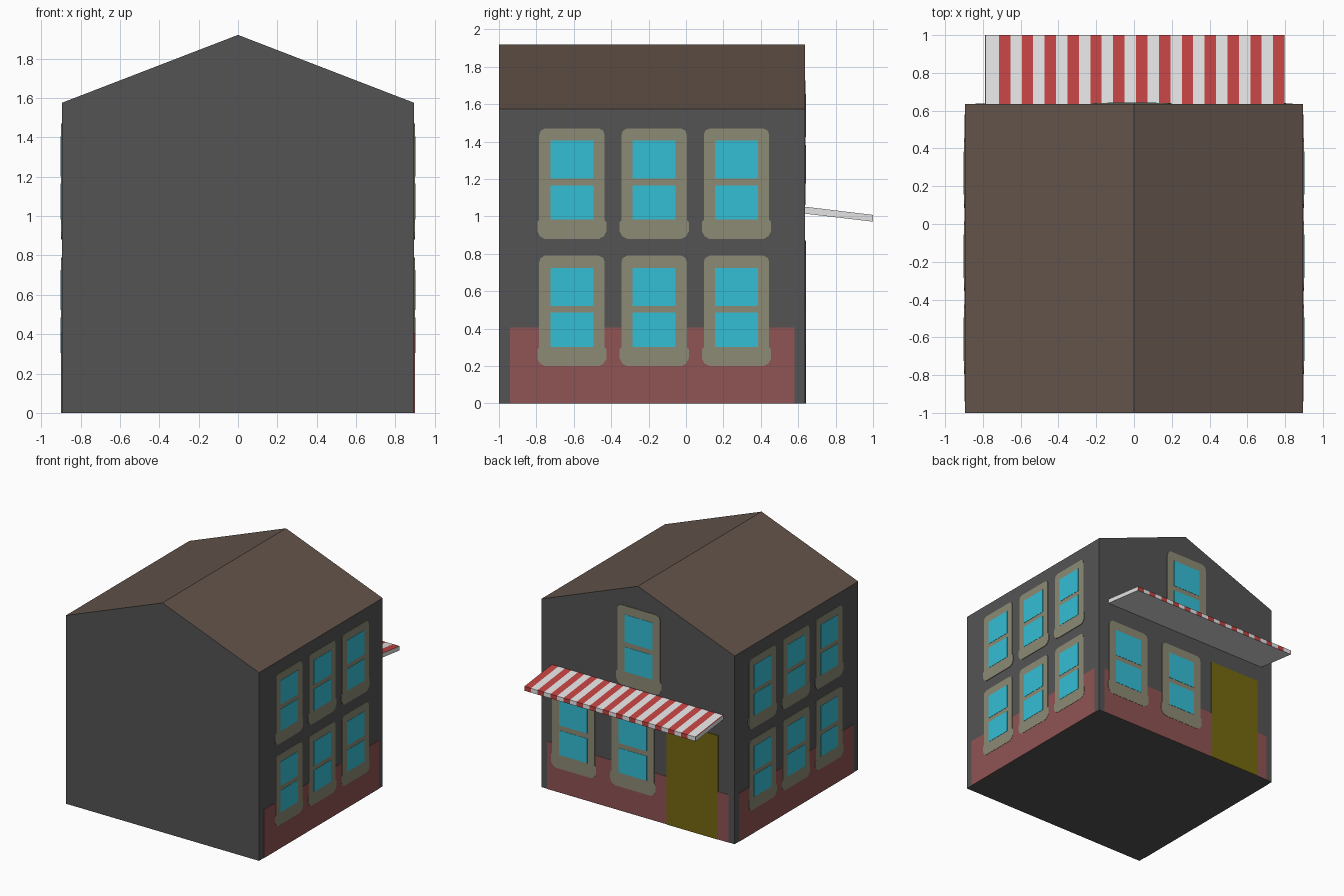
import bpy, bmesh
from mathutils import Vector

if "Cube" in bpy.data.objects:
    bpy.data.objects.remove(bpy.data.objects["Cube"])

HALF, FRONT, BACK, EAVE, RIDGE = 0.895, -1.0, 0.635, 1.575, 1.92


def material(name, hex_code):
    def lin(c):
        c /= 255
        return c / 12.92 if c < 0.04045 else ((c + 0.055) / 1.055) ** 2.4
    m = bpy.data.materials.new(name)
    m.diffuse_color = [lin(int(hex_code[i:i + 2], 16)) for i in (0, 2, 4)] + [1]
    m.use_nodes = True
    m.node_tree.nodes["Principled BSDF"].inputs["Base Color"].default_value = m.diffuse_color
    return m


WALL = material("wall_grey", "545454")
ROOF = material("roof_brown", "63534a")
FRAME = material("frame_stone", "8c8a74")
GLASS = material("glass_blue", "34bed5")
BASE = material("base_red", "905454")
DOOR = material("door_olive", "75680f")
WHITE = material("awning_white", "e4e4e4")
RED = material("awning_red", "c44343")


def prism(bm, outline, back, front, place, mat=0):
    """Extrude a (u, v) outline between two depths; place maps (u, v, depth) to world."""
    a = [bm.verts.new(place(u, v, back)) for u, v in outline]
    b = [bm.verts.new(place(u, v, front)) for u, v in outline]
    n = len(a)
    faces = [bm.faces.new(a[::-1]), bm.faces.new(b)]
    faces += [bm.faces.new((a[i], a[(i + 1) % n], b[(i + 1) % n], b[i])) for i in range(n)]
    for f in faces:
        f.material_index = mat
    return faces


def finish(bm, name, *mats, rule=None):
    bmesh.ops.recalc_face_normals(bm, faces=bm.faces)
    bm.normal_update()
    if rule:
        for f in bm.faces:
            f.material_index = rule(f)
    me = bpy.data.meshes.new(name)
    bm.to_mesh(me)
    bm.free()
    for m in mats:
        me.materials.append(m)
    ob = bpy.data.objects.new(name, me)
    bpy.context.collection.objects.link(ob)


def rect(u0, u1, v0, v1):
    return [(u0, v0), (u1, v0), (u1, v1), (u0, v1)]


# Wall planes
def on_right(u, v, d): return Vector((HALF + d, u, v))
def on_left(u, v, d): return Vector((-HALF - d, u, v))
def on_back(u, v, d): return Vector((u, BACK + d, v))


def panel(name, outline, depth, place, mat):
    bm = bmesh.new()
    prism(bm, outline, 0, depth, place)
    finish(bm, name, mat)


def window(name, u, v, scale, place):
    """Rounded stone surround with a wider sill, and two panes."""
    half = [(.145, 0), (.17, .013), (.185, .04), (.185, .09), (.175, .1),
            (.175, .555), (.168, .578), (.145, .59)]
    outline = half + [(-a, b) for a, b in reversed(half)]

    def put(a, b, d):
        return place(u + a * scale, v + b * scale, d)
    bm = bmesh.new()
    prism(bm, outline, 0, .005, put, 0)
    for lo, hi in ((.103, .285), (.322, .525)):
        prism(bm, rect(-.115, .115, lo, hi), .004, .007, put, 1)
    finish(bm, name, FRAME, GLASS)


# House body, with the two slopes coloured as roof
bm = bmesh.new()
prism(bm, [(-HALF, 0), (HALF, 0), (HALF, EAVE), (0, RIDGE), (-HALF, EAVE)],
      FRONT, BACK, lambda u, v, d: Vector((u, d, v)))
finish(bm, "house_body", WALL, ROOF, rule=lambda f: int(f.normal.z > 0.1))

# Side walls: red base and two rows of three windows
for side, place in (("right", on_right), ("left", on_left)):
    panel(side + "_base", rect(-.94, .58, 0, .405), .003, place, BASE)
    for row, z in (("lower", .2), ("upper", .88)):
        for i in range(3):
            window(f"{side}_{row}_window_{i + 1}", -.61 + .44 * i, z, 1, place)

# Back wall: red base, door and three windows
panel("back_base", rect(-.84, .84, 0, .4), .003, on_back, BASE)
panel("door", rect(-.745, -.268, 0, .87), .006, on_back, DOOR)
for name, x, z in (("back_window_1", .595, .2), ("back_window_2", .045, .2),
                   ("back_upper_window", -.01, 1.06)):
    window(name, x, z, 1.13, on_back)

# Sloping awning, one slice per stripe; red only on top and outer edge
cuts = [-.79, -.783]
for i in range(13):
    cuts += [-.715 + .121 * i, -.655 + .121 * i]
section = [(BACK, 1.015), (1.0, .972), (1.0, 1.008), (BACK, 1.052)]
bm = bmesh.new()
rings = [[bm.verts.new((x, y, z)) for y, z in section] for x in cuts]
for a, b in zip(rings, rings[1:]):
    for k in range(4):
        bm.faces.new((a[k], a[(k + 1) % 4], b[(k + 1) % 4], b[k]))
bm.faces.new(rings[0])
bm.faces.new(rings[-1])


def stripe(f):
    x = f.calc_center_median().x
    i = sum(c < x for c in cuts)
    shown = f.normal.z > 0.5 or f.normal.y > 0.5
    return int(shown and i % 2 == 1)


finish(bm, "awning", WHITE, RED, rule=stripe)
